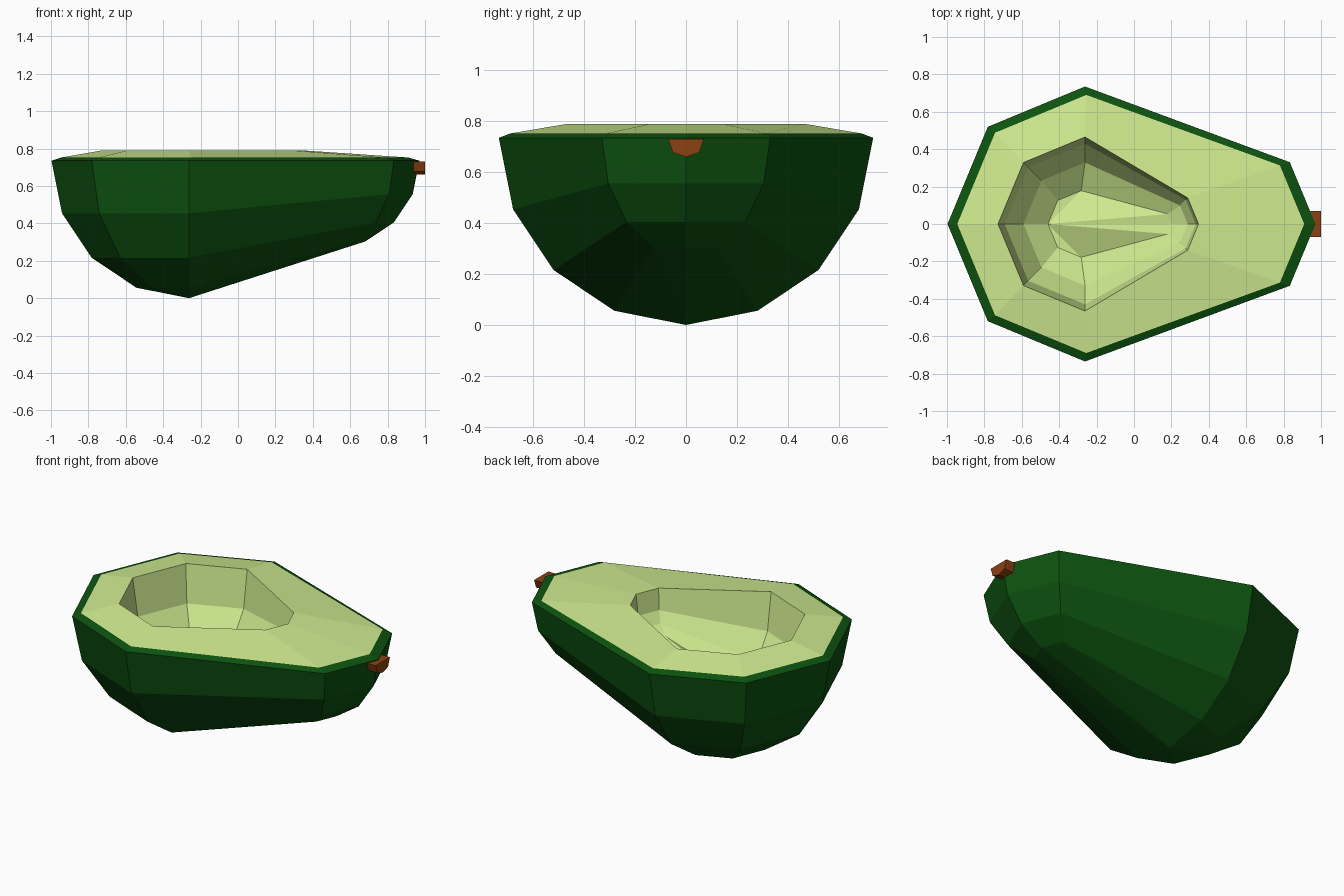
import bpy
from math import sin, cos, radians

if "Cube" in bpy.data.objects:
    bpy.data.objects.remove(bpy.data.objects["Cube"])


def material(name, color):
    m = bpy.data.materials.new(name)
    m.diffuse_color = (*color, 1)
    m.use_nodes = True
    m.node_tree.nodes["Principled BSDF"].inputs["Base Color"].default_value = m.diffuse_color
    return m


def make_object(name, verts, faces, mat):
    me = bpy.data.meshes.new(name)
    me.from_pydata(verts, [], faces)
    me.materials.append(mat)
    ob = bpy.data.objects.new(name, me)
    bpy.context.collection.objects.link(ob)
    return ob


def ring(big, small, z_big, z_small):
    """Pear outline with 8 corners; big and small are (centre x, radius)."""
    pts = []
    for i in range(8):
        a = radians(45 * i)
        (cx, r), z = (small, z_small) if i in (7, 0, 1) else (big, z_big)
        pts.append((cx + r * cos(a), r * sin(a), z))
    return pts


def bowl_ring(big, small, z, level, shift=0.0):
    """Ring of a two-radius bowl, level steps of 22.5 degrees below z."""
    c, s = cos(radians(22.5 * level)), sin(radians(22.5 * level))
    return ring((big[0] + shift, big[1] * c), (small[0] + shift, small[1] * c),
                z - big[1] * s, z - small[1] * s)


def bridge(n_rings):
    faces = []
    for k in range(n_rings - 1):
        for i in range(8):
            j = (i + 1) % 8
            faces.append((8*k + i, 8*k + j, 8*k + 8 + j, 8*k + 8 + i))
    return faces


Z = 0.735
rim = ring((-0.255, 0.69), (0.467, 0.443), 0.752, 0.752)

# Skin: pear-shaped half shell with a bevelled rim and a bottom point
shell = [bowl_ring((-0.262, 0.735), (0.503, 0.467), Z, n) for n in (3, 2, 1, 0)]
shell.append(rim)
verts = [p for r in shell for p in r] + [(-0.262, 0, 0)]
faces = bridge(5) + [(40, (i + 1) % 8, i) for i in range(8)]
make_object("skin", verts, faces, material("skin_green", (0.004, 0.085, 0.005)))

# Flesh: sloping top, seed hollow and a folded floor
big, small = (-0.262, 0.465), (0.147, 0.198)
hollow = [rim, ring(big, small, 0.79, 0.79)]
hollow += [bowl_ring(big, small, Z, n, -0.02 * (n == 3)) for n in (1, 2, 3)]
verts = [p for r in hollow for p in r]
faces = bridge(5)
for k in range(5, 11):
    faces.append((32 + 4, 32 + k % 8, 32 + (k + 1) % 8))
make_object("flesh", verts, faces, material("flesh_green", (0.63, 0.84, 0.28)))

# Stem: short stub with a half-round section
section = [(-0.07, 0.73), (-0.052, 0.677), (0, 0.66), (0.052, 0.677), (0.07, 0.73)]
verts = [(x, y, z) for x in (0.93, 1.0) for y, z in section]
faces = [(i, i + 5, (i + 1) % 5 + 5, (i + 1) % 5)[::-1] for i in range(5)]
faces += [(4, 3, 2, 1, 0), (5, 6, 7, 8, 9)]
make_object("stem", verts, faces, material("stem_brown", (0.26, 0.053, 0.006)))
